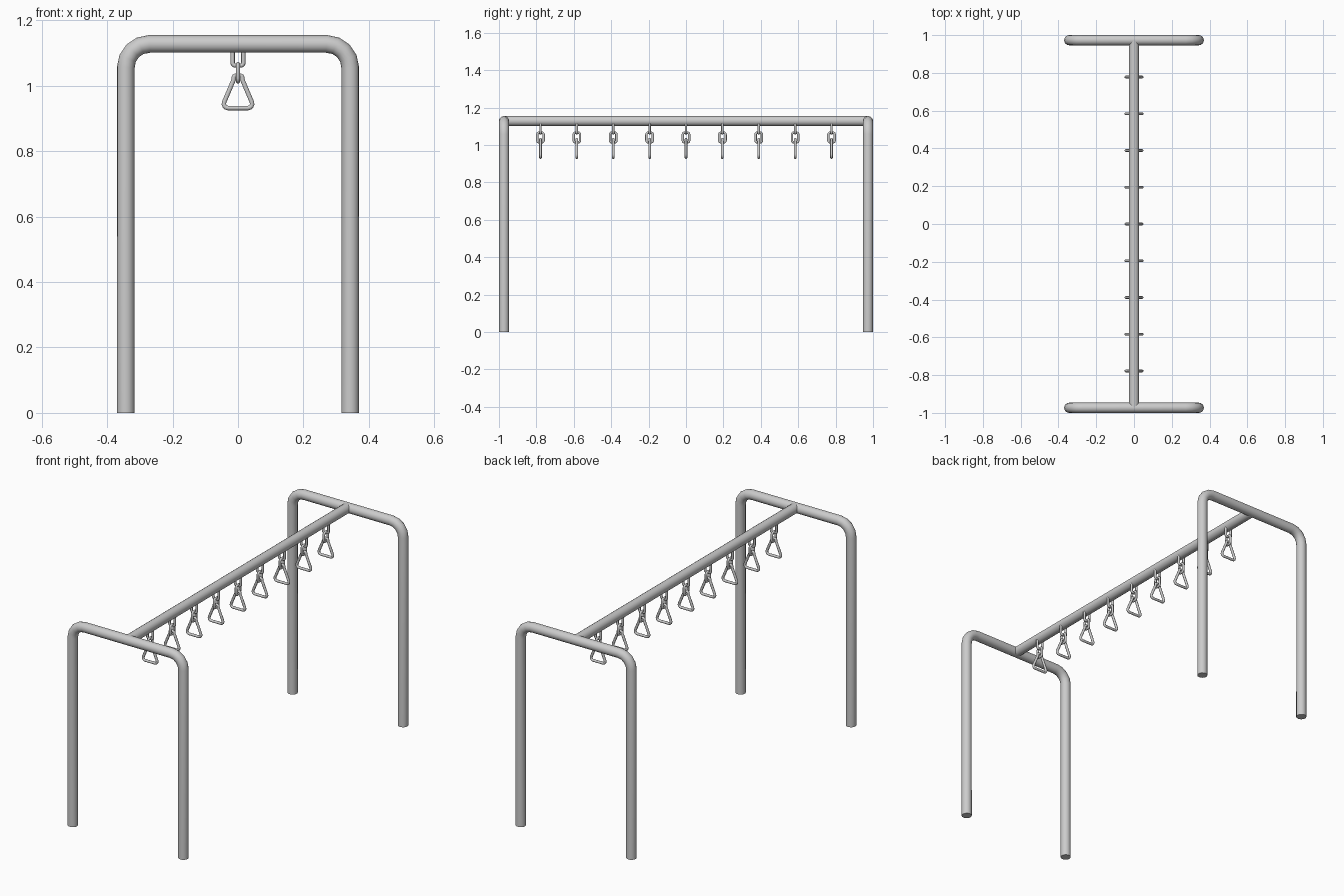
import bpy
from math import sin, cos, pi, radians
from mathutils import Vector

if "Cube" in bpy.data.objects:
    bpy.data.objects.remove(bpy.data.objects["Cube"])


def rounded(points, radius, steps, closed):
    """Replace the corners of a 2D path with arcs of the given radius."""
    pts = [Vector(p) for p in points]
    out = []
    n = len(pts)
    for i, p in enumerate(pts):
        if not closed and i in (0, n - 1):
            out.append(p)
            continue
        a = (pts[i - 1] - p).normalized()
        b = (pts[(i + 1) % n] - p).normalized()
        half = a.angle(b) / 2
        centre = p + (a + b).normalized() * radius / sin(half)
        start = p + a * radius * cos(half) / sin(half) - centre
        end = p + b * radius * cos(half) / sin(half) - centre
        sweep = pi - 2 * half
        for k in range(steps + 1):
            t = k / steps
            out.append(centre + (start * sin((1 - t) * sweep)
                                 + end * sin(t * sweep)) / sin(sweep))
    return out


def tube(name, path, r, res, closed=False):
    """Sweep a round section along a 3D path and return it as a mesh object."""
    cu = bpy.data.curves.new(name + "_path", 'CURVE')
    cu.dimensions = '3D'
    cu.bevel_depth = r
    cu.bevel_resolution = res
    cu.use_fill_caps = not closed
    sp = cu.splines.new('POLY')
    sp.points.add(len(path) - 1)
    for pt, co in zip(sp.points, path):
        pt.co = (*co, 1)
    sp.use_cyclic_u = closed
    tmp = bpy.data.objects.new(name + "_path", cu)
    bpy.context.collection.objects.link(tmp)
    bpy.context.view_layer.update()
    dg = bpy.context.evaluated_depsgraph_get()
    mesh = bpy.data.meshes.new_from_object(tmp.evaluated_get(dg))
    bpy.data.objects.remove(tmp)
    ob = bpy.data.objects.new(name, mesh)
    bpy.context.collection.objects.link(ob)
    bpy.ops.object.select_all(action='DESELECT')
    ob.select_set(True)
    bpy.context.view_layer.objects.active = ob
    bpy.ops.object.shade_smooth_by_angle(angle=radians(40))
    return ob


R, TOP, X, Y = 0.027, 1.128, 0.343, 0.973

# End frames: one bent pipe each
frame = rounded([(-X, 0), (-X, TOP), (X, TOP), (X, 0)], 0.072, 4, False)
for label, y in (("front", -Y), ("back", Y)):
    tube(label + "_frame", [(p.x, y, p.y) for p in frame], R, 6)

# Overhead beam
tube("overhead_beam", [(0, -Y, TOP), (0, Y, TOP)], R, 6)

# Hanging handles: bracket, link and triangular grip
bracket = rounded([(-0.0165, 1.115), (-0.0165, 1.062),
                   (0.0165, 1.062), (0.0165, 1.115)], 0.008, 3, False)
link = rounded([(-0.017, 1.014), (0.017, 1.014),
                (0.017, 1.066), (-0.017, 1.066)], 0.010, 3, True)
grip = rounded([(-0.050, 0.932), (0.050, 0.932), (0.0135, 1.018),
                (0.0125, 1.031), (-0.0125, 1.031), (-0.0135, 1.018)],
               0.0055, 2, True)
# wider rounding on the two lower grip corners
low = rounded([(-0.050, 0.932), (0.050, 0.932), (0, 1.05)], 0.013, 4, True)[:10]
grip = low + grip[6:]

for i in range(9):
    y = (i - 4) * 0.1945
    n = f"_{i + 1}"
    tube("bracket" + n, [(p.x, y, p.y) for p in bracket], 0.0068, 3)
    tube("link" + n, [(0, y + p.x, p.y) for p in link], 0.0068, 3, True)
    tube("grip" + n, [(p.x, y, p.y) for p in grip], 0.0072, 3, True)
